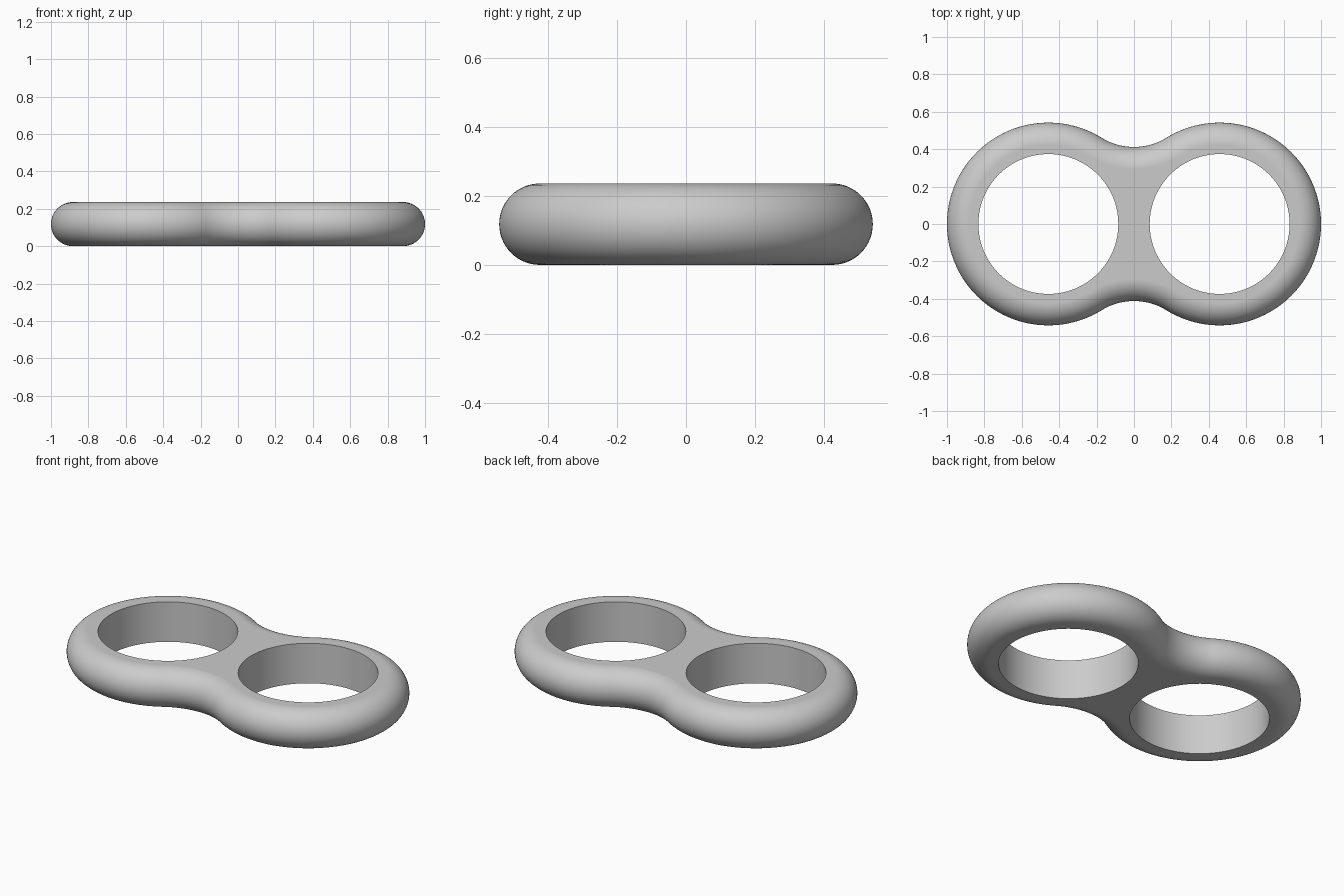
import bpy, bmesh
from math import pi, sin, cos, atan2

cube = bpy.data.objects.get("Cube")
if cube:
    bpy.data.objects.remove(cube, do_unlink=True)

# Main sizes
CENTER, LOBE, HOLE = 0.458, 0.542, 0.374
NECK, HEIGHT = 0.412, 0.236
ROUND = HEIGHT / 2
ARC_STEPS, WAIST_STEPS, PROFILE_STEPS, HOLE_STEPS = 96, 32, 32, 128

# Waist arcs are tangent to both lobes
gap = LOBE - NECK
waist_y = (CENTER ** 2 - gap ** 2) / (2 * gap)
WAIST = waist_y - NECK
TANGENT = atan2(waist_y, CENTER)


def arc(cx, cy, radius, start, end, steps):
    angles = [start + (end - start) * i / steps for i in range(steps)]
    return [(cx + radius * cos(a), cy + radius * sin(a)) for a in angles]


def outline(inset):
    """Figure-eight outline moved inwards by the given inset."""
    lobe, waist, t = LOBE - inset, WAIST + inset, TANGENT
    return (arc(CENTER, 0, lobe, t - pi, pi - t, ARC_STEPS)
            + arc(0, waist_y, waist, -t, t - pi, WAIST_STEPS)
            + arc(-CENTER, 0, lobe, t, 2 * pi - t, ARC_STEPS)
            + arc(0, -waist_y, waist, pi - t, t, WAIST_STEPS))


gray = bpy.data.materials.new("light_gray")
gray.use_nodes = True
color = (0.6, 0.6, 0.6, 1)
gray.diffuse_color = color
gray.node_tree.nodes["Principled BSDF"].inputs["Base Color"].default_value = color

# Rounded body: stacked outlines following a half-circle edge
bm = bmesh.new()
rings = []
for i in range(PROFILE_STEPS + 1):
    a = -pi / 2 + pi * i / PROFILE_STEPS
    z = ROUND + ROUND * sin(a)
    rings.append([bm.verts.new((x, y, z)) for x, y in outline(ROUND * (1 - cos(a)))])
for low, high in zip(rings, rings[1:]):
    n = len(low)
    for j in range(n):
        k = (j + 1) % n
        bm.faces.new((low[j], low[k], high[k], high[j]))
bm.faces.new(rings[0][::-1])
bm.faces.new(rings[-1])
bmesh.ops.recalc_face_normals(bm, faces=bm.faces)
mesh = bpy.data.meshes.new("double_ring_body")
bm.to_mesh(mesh)
bm.free()
body = bpy.data.objects.new("double_ring_body", mesh)
bpy.context.collection.objects.link(body)
mesh.materials.append(gray)

# Straight round holes through both lobes
for side in (-1, 1):
    bpy.ops.mesh.primitive_cylinder_add(vertices=HOLE_STEPS, radius=HOLE,
                                        depth=HEIGHT * 2,
                                        location=(side * CENTER, 0, ROUND))
    cutter = bpy.context.object
    cutter.name = "hole_cutter"
    cutter.data.materials.append(gray)
    bpy.ops.object.select_all(action="DESELECT")
    body.select_set(True)
    bpy.context.view_layer.objects.active = body
    cut = body.modifiers.new("hole", "BOOLEAN")
    cut.operation, cut.solver, cut.object = "DIFFERENCE", "EXACT", cutter
    bpy.ops.object.modifier_apply(modifier=cut.name)
    bpy.data.objects.remove(cutter, do_unlink=True)

# Smooth shading with crisp hole rims and flat caps
bpy.ops.object.shade_smooth_by_angle(angle=pi / 6)
normals = body.modifiers.new("flat_caps", "WEIGHTED_NORMAL")
normals.keep_sharp = True
